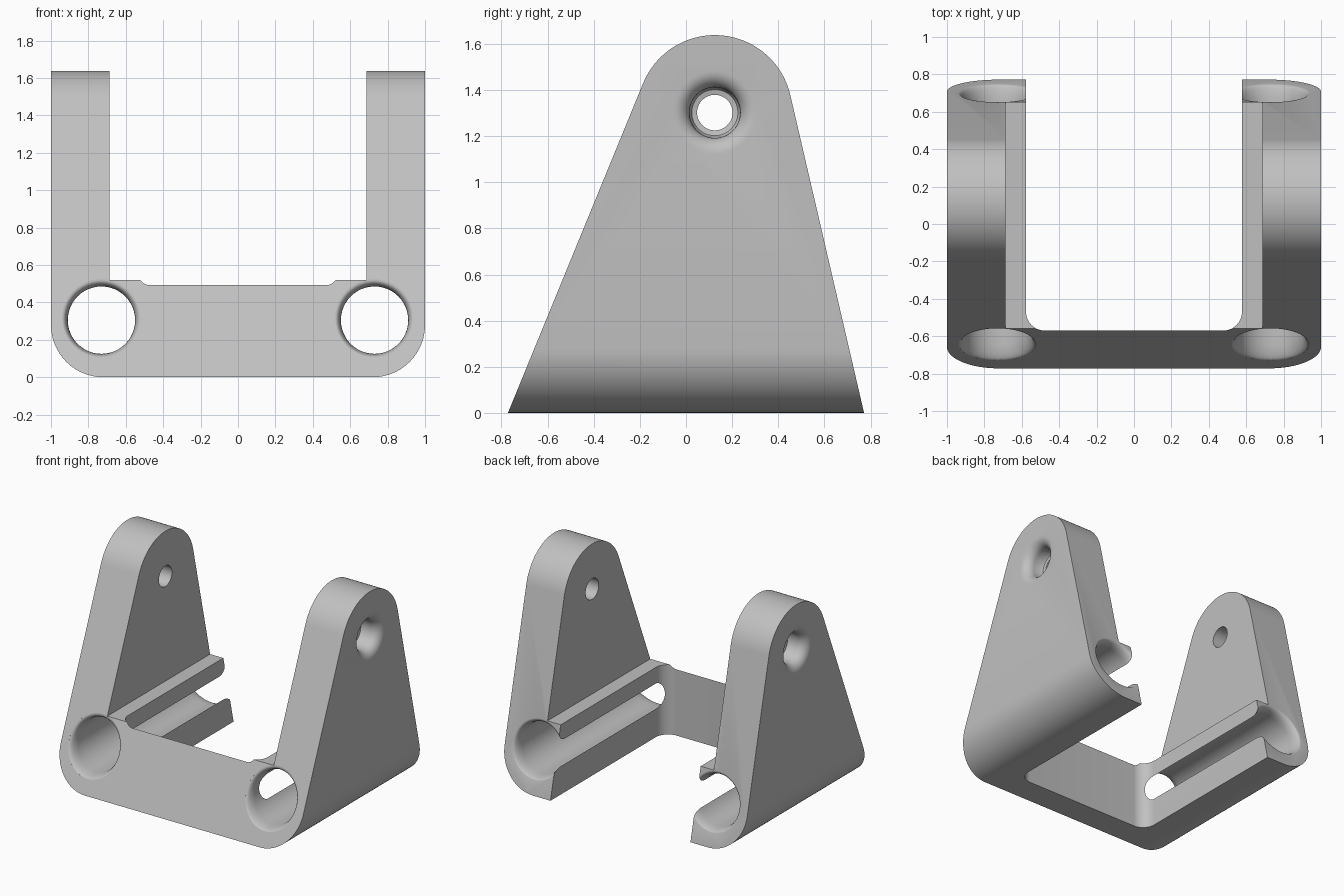
import bpy, bmesh
from math import sin, cos, pi, radians

if "Cube" in bpy.data.objects:
    bpy.data.objects.remove(bpy.data.objects["Cube"])

grey = bpy.data.materials.new("plain grey")
grey.use_nodes = True
grey.diffuse_color = (0.53, 0.53, 0.53, 1)
grey.node_tree.nodes["Principled BSDF"].inputs["Base Color"].default_value = (0.53, 0.53, 0.53, 1)


def loft(name, rings):
    """Closed solid skinned through rings of equal point count."""
    bm = bmesh.new()
    loops = [[bm.verts.new(p) for p in ring] for ring in rings]
    n = len(loops[0])
    for a, b in zip(loops, loops[1:]):
        for i in range(n):
            j = (i + 1) % n
            bm.faces.new((a[i], a[j], b[j], b[i]))
    bm.faces.new(loops[0])
    bm.faces.new(loops[-1])
    bmesh.ops.recalc_face_normals(bm, faces=bm.faces)
    mesh = bpy.data.meshes.new(name)
    bm.to_mesh(mesh)
    bm.free()
    mesh.materials.append(grey)
    obj = bpy.data.objects.new(name, mesh)
    bpy.context.collection.objects.link(obj)
    return obj


def arc(cx, cy, r, start, end, steps=24):
    angles = [radians(start + (end - start) * i / steps) for i in range(steps + 1)]
    return [(cx + r * cos(a), cy + r * sin(a)) for a in angles]


def combine(target, tool, operation):
    """Apply a boolean and discard the tool."""
    mod = target.modifiers.new("cut", 'BOOLEAN')
    mod.operation, mod.solver, mod.object = operation, 'EXACT', tool
    bpy.context.view_layer.objects.active = target
    bpy.ops.object.modifier_apply(modifier=mod.name)
    bpy.data.objects.remove(tool)


# Tapered side outline with a round top, extruded across the width
PIVOT_Y, PIVOT_Z = 0.125, 1.302
side = [(-0.772, 0), (0.772, 0)] + arc(PIVOT_Y, PIVOT_Z, 0.336, 13, 157.7, 48)
bracket = loft("bracket", [[(x, y, z) for y, z in side] for x in (-1.2, 1.2)])

# Front outline with rounded lower corners
R = 0.28
front = [(1, 2), (-1, 2)] + arc(-1 + R, R, R, 180, 270) + arc(1 - R, R, R, 270, 360)
combine(bracket, loft("front_outline", [[(x, y, z) for x, z in front] for y in (-1, 1)]), 'INTERSECT')

# Gap between the upright arms, above the ledges
gap = [(-0.686, 0.52), (0.686, 0.52), (0.686, 2), (-0.686, 2)]
combine(bracket, loft("arm_gap", [[(x, y, z) for x, z in gap] for y in (-1, 1)]), 'DIFFERENCE')

# Open bay behind the front bar, with filleted inner corners
F = 0.1
bay = [(0.577, 1), (-0.577, 1)] + arc(-0.577 + F, -0.57 + F, F, 180, 270, 12) \
    + arc(0.577 - F, -0.57 + F, F, 270, 360, 12)
combine(bracket, loft("open_bay", [[(x, y, z) for x, y in bay] for z in (-1, 1)]), 'DIFFERENCE')

# Lengthwise bores: both mouths flare and follow the sloping end faces
BORE, FLARE, DEPTH, BORE_Z = 0.18, 0.03, 0.08, 0.305


def mouth_ring(cx, end, radius, depth, lift):
    ring = []
    for x, z in arc(cx, BORE_Z + lift, radius, 0, 352.5, 47):
        face = -0.772 + 0.411 * z if end < 0 else 0.772 - 0.231 * z
        ring.append((x, face - end * depth, z))
    return ring


def mouth(cx, end):
    rings = [mouth_ring(cx, end, BORE + FLARE, -0.1, 0.01)]
    for i in range(9):
        t = i / 8 * pi / 2
        s = 1 - sin(t)
        rings.append(mouth_ring(cx, end, BORE + FLARE * s, DEPTH * (1 - cos(t)), 0.01 * s))
    return rings


for sign in (-1, 1):
    cx = sign * 0.73
    combine(bracket, loft("bore", mouth(cx, -1) + mouth(cx, 1)[::-1]), 'DIFFERENCE')

# Pivot holes: flared outer recess stepping down to a narrow through hole
pivot = [(1.1, 0.18)]
for i in range(9):
    t = i / 8 * pi / 2
    pivot.append((1 - 0.07 * (1 - cos(t)), 0.18 - 0.07 * sin(t)))
pivot += [(0.87, 0.108), (0.855, 0.1), (0.85, 0.077), (0.6, 0.077)]
for sign in (-1, 1):
    rings = [[(sign * x, y, z) for y, z in arc(PIVOT_Y, PIVOT_Z, r, 0, 352.5, 47)] for x, r in pivot]
    combine(bracket, loft("pivot_hole", rings), 'DIFFERENCE')

# Smooth curved walls, sharp edges kept
bpy.ops.object.select_all(action='DESELECT')
bracket.select_set(True)
bpy.context.view_layer.objects.active = bracket
bpy.ops.object.shade_smooth_by_angle(angle=radians(30))
